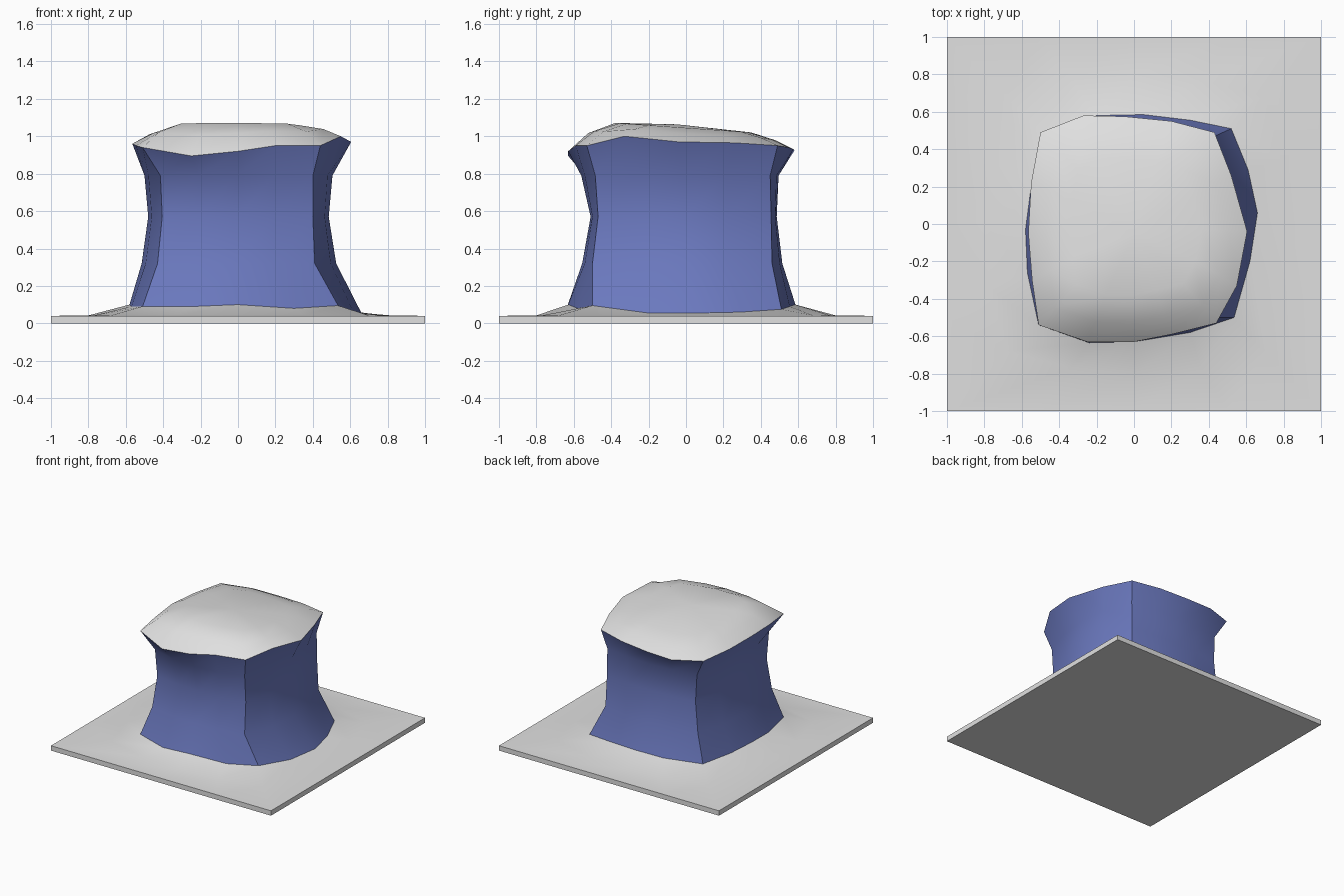
import bpy, bmesh, math

if "Cube" in bpy.data.objects:
    bpy.data.objects.remove(bpy.data.objects["Cube"])

def material(name, rgb):
    m = bpy.data.materials.new(name)
    m.diffuse_color = (*rgb, 1)
    m.use_nodes = True
    m.node_tree.nodes["Principled BSDF"].inputs["Base Color"].default_value = m.diffuse_color
    return m

pale_grey = material("pale grey", (0.75, 0.75, 0.75))
blue = material("slate blue", (0.147, 0.191, 0.52))

def loft(name, rings, mat, angle, end_point=None, cap_end=False):
    """Skin 16-point rings; close the last ring with a point or a flat face."""
    bm = bmesh.new()
    vs = [[bm.verts.new(p) for p in r] for r in rings]
    n = len(rings[0])
    for a, b in zip(vs, vs[1:]):
        for i in range(n):
            j = (i + 1) % n
            bm.faces.new((a[i], a[j], b[j], b[i]))
    if end_point:
        c = bm.verts.new(end_point)
        for i in range(n):
            bm.faces.new((vs[-1][i], vs[-1][(i + 1) % n], c))
    if cap_end:
        bm.faces.new(vs[-1][::-1])
    bm.normal_update()
    me = bpy.data.meshes.new(name)
    bm.to_mesh(me)
    bm.free()
    ob = bpy.data.objects.new(name, me)
    bpy.context.collection.objects.link(ob)
    me.materials.append(mat)
    bpy.ops.object.select_all(action='DESELECT')
    ob.select_set(True)
    bpy.context.view_layer.objects.active = ob
    bpy.ops.object.shade_smooth_by_angle(angle=math.radians(angle))
    return ob

def bowed_ring(box, bow, z):
    """Rectangle of 16 points with each side bowed outward to the bow limits."""
    x0, x1, y0, y1 = box
    bx0, bx1, by0, by1 = bow
    front, right, back, left = [], [], [], []
    for k in range(4):
        t = k / 4
        b = 4 * t * (1 - t)
        x, y = x0 + (x1 - x0) * t, y0 + (y1 - y0) * t
        front.append((x, y0 + (by0 - y0) * b, z))
        right.append((x1 + (bx1 - x1) * b, y, z))
        back.append((x1 + x0 - x, y1 + (by1 - y1) * b, z))
        left.append((x0 + (bx0 - x0) * b, y1 + y0 - y, z))
    return front + right + back + left

# Irregular top rim and foot outlines, counter-clockwise from front left
rim = [(-.51, -.54, .94), (-.25, -.63, .895), (0, -.63, .92), (.2, -.59, .95),
       (.44, -.53, .95), (.55, -.33, 1.0), (.605, -.04, .97), (.52, .26, .965),
       (.43, .49, .95), (.2, .55, .94), (-.05, .575, .93), (-.27, .58, .925),
       (-.50, .49, .94), (-.55, .22, .95), (-.565, -.05, .96), (-.545, -.3, .95)]
foot = [(-.51, -.54, .09), (-.24, -.635, .09), (0, -.63, .10), (.3, -.58, .08),
        (.535, -.5, .095), (.62, -.2, .055), (.66, .06, .055), (.61, .29, .06),
        (.52, .51, .075), (.3, .555, .09), (.05, .585, .10), (-.2, .58, .10),
        (-.49, .48, .09), (-.55, .2, .09), (-.58, -.03, .10), (-.57, -.26, .09)]

# Waisted rock column with four sharp upright corners
waist = [bowed_ring((-.43, .41, -.50, .46), (-.515, .525, -.555, .515), .32),
         bowed_ring((-.405, .40, -.47, .455), (-.48, .485, -.51, .485), .57),
         bowed_ring((-.415, .40, -.485, .45), (-.50, .505, -.56, .495), .79)]
loft("rock_column", [foot] + waist + [rim], blue, 40)

# Softly domed cap
def shrink(ring, s, zf):
    return [(x * s, y * s, zf(x * s, y * s, z)) for x, y, z in ring]

def dome(x, y, z):
    return 1.045 - 0.07 * y

shoulder = shrink(rim, .83, lambda x, y, z: z * .4 + dome(x, y, z) * .6)
crown = shrink(rim, .6, dome)
loft("cap", [rim, shoulder, crown], pale_grey, 60, end_point=(0, -.05, 1.064))

# Square base slab rising in a gentle mound to the rock
mound = bowed_ring((-.68, .70, -.68, .68), (-.8, .82, -.8, .8), .042)
side = (-1, 1, -1, 1)
bottom = bowed_ring(side, side, 0)
top = bowed_ring(side, side, .04)
loft("base_slab", [bottom, top, mound, foot], pale_grey, 40)
loft("base_underside", [bottom], pale_grey, 40, cap_end=True)
